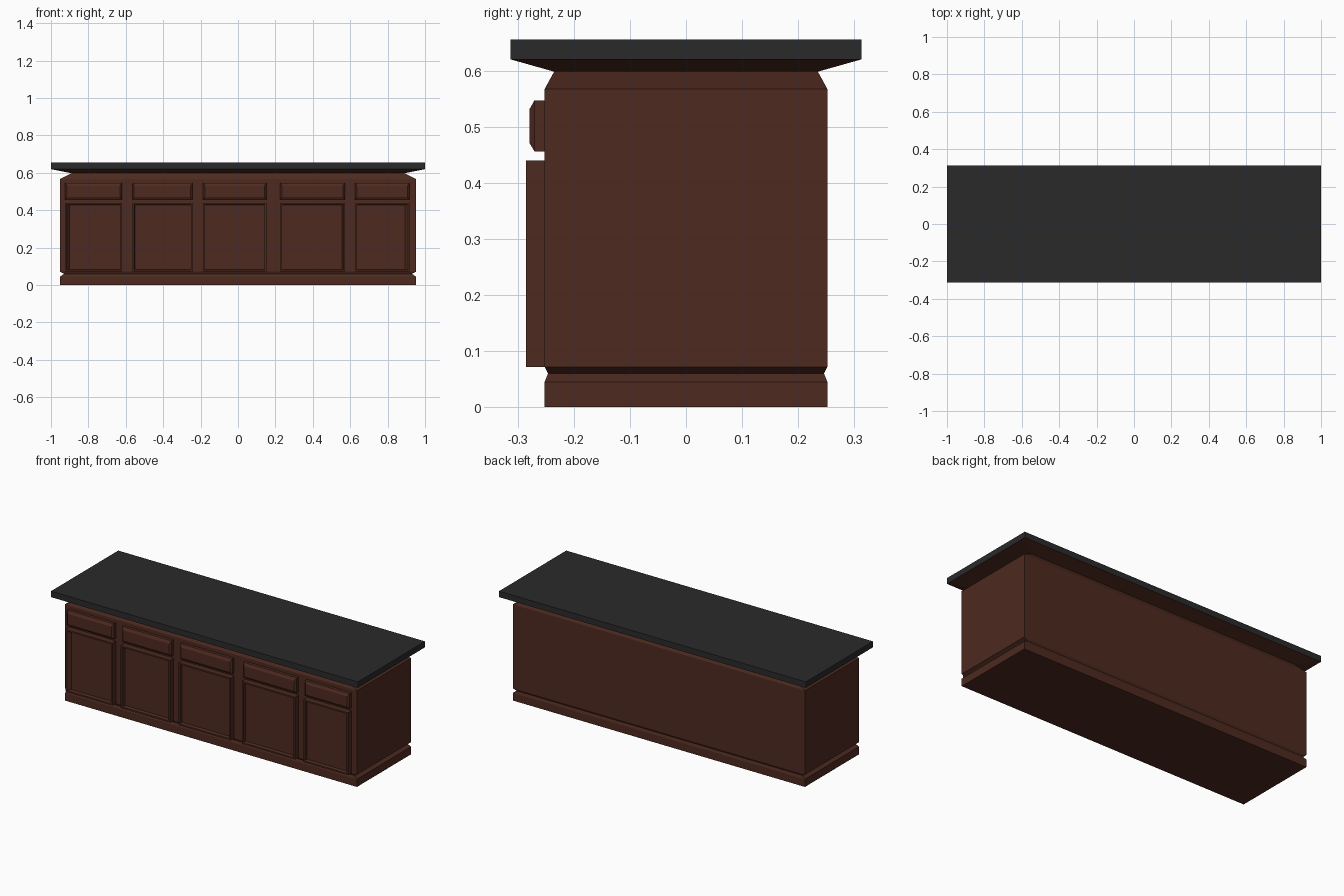
import bpy, bmesh

if "Cube" in bpy.data.objects:
    bpy.data.objects.remove(bpy.data.objects["Cube"])


def material(name, rgb):
    m = bpy.data.materials.new(name)
    m.diffuse_color = (*rgb, 1)
    m.use_nodes = True
    m.node_tree.nodes["Principled BSDF"].inputs["Base Color"].default_value = m.diffuse_color
    return m


WOOD = material("dark_wood", (0.075, 0.023, 0.014))
STONE = material("black_stone", (0.023, 0.023, 0.023))


def loft(name, rings, mat, cap_start=False, cap_end=False):
    """Skin a list of four-cornered rings into one mesh object."""
    bm = bmesh.new()
    loops = [[bm.verts.new(p) for p in r] for r in rings]
    for a, b in zip(loops, loops[1:]):
        for i in range(4):
            j = (i + 1) % 4
            bm.faces.new((a[i], a[j], b[j], b[i]))
    if cap_start:
        bm.faces.new(loops[0][::-1])
    if cap_end:
        bm.faces.new(loops[-1])
    me = bpy.data.meshes.new(name)
    bm.to_mesh(me)
    bm.free()
    me.materials.append(mat)
    ob = bpy.data.objects.new(name, me)
    bpy.context.collection.objects.link(ob)
    return ob


def flat_ring(x, y, z):
    return [(-x, -y, z), (x, -y, z), (x, y, z), (-x, y, z)]


def front_ring(x0, x1, z0, z1, y):
    return [(x0, y, z0), (x1, y, z0), (x1, y, z1), (x0, y, z1)]


# Cabinet body: plinth, groove, straight sides, neck and flared underside
body = [(0.952, 0.252, 0), (0.952, 0.252, 0.045), (0.93, 0.246, 0.06),
        (0.952, 0.252, 0.072), (0.952, 0.252, 0.567), (0.89, 0.235, 0.598),
        (1.0, 0.313, 0.62)]
loft("cabinet_body", [flat_ring(*p) for p in body], WOOD, cap_start=True)

# Countertop slab
loft("countertop", [flat_ring(1.0, 0.313, z) for z in (0.62, 0.655)], STONE, cap_end=True)

# Five doors with recessed panels, each below a bevelled drawer front
BACK = -0.252
bays = [(-0.925, -0.62), (-0.565, -0.243), (-0.187, 0.152), (0.225, 0.572), (0.626, 0.917)]
for n, (x0, x1) in enumerate(bays, 1):
    rim = 0.009
    left = max(rim, -x0 * 0.026)
    right = max(rim, x1 * 0.026)
    loft(f"door_{n}", [
        front_ring(x0, x1, 0.072, 0.44, BACK),
        front_ring(x0, x1, 0.072, 0.44, -0.285),
        front_ring(x0 + rim, x1 - rim, 0.072 + rim, 0.44 - rim, -0.285),
        front_ring(x0 + left, x1 - right, 0.084, 0.427, -0.265),
    ], WOOD, cap_end=True)
    loft(f"drawer_front_{n}", [
        front_ring(x0, x1, 0.456, 0.547, BACK),
        front_ring(x0, x1, 0.456, 0.547, -0.27),
        front_ring(x0 + 0.01, x1 - 0.01, 0.471, 0.531, -0.279),
    ], WOOD, cap_end=True)
